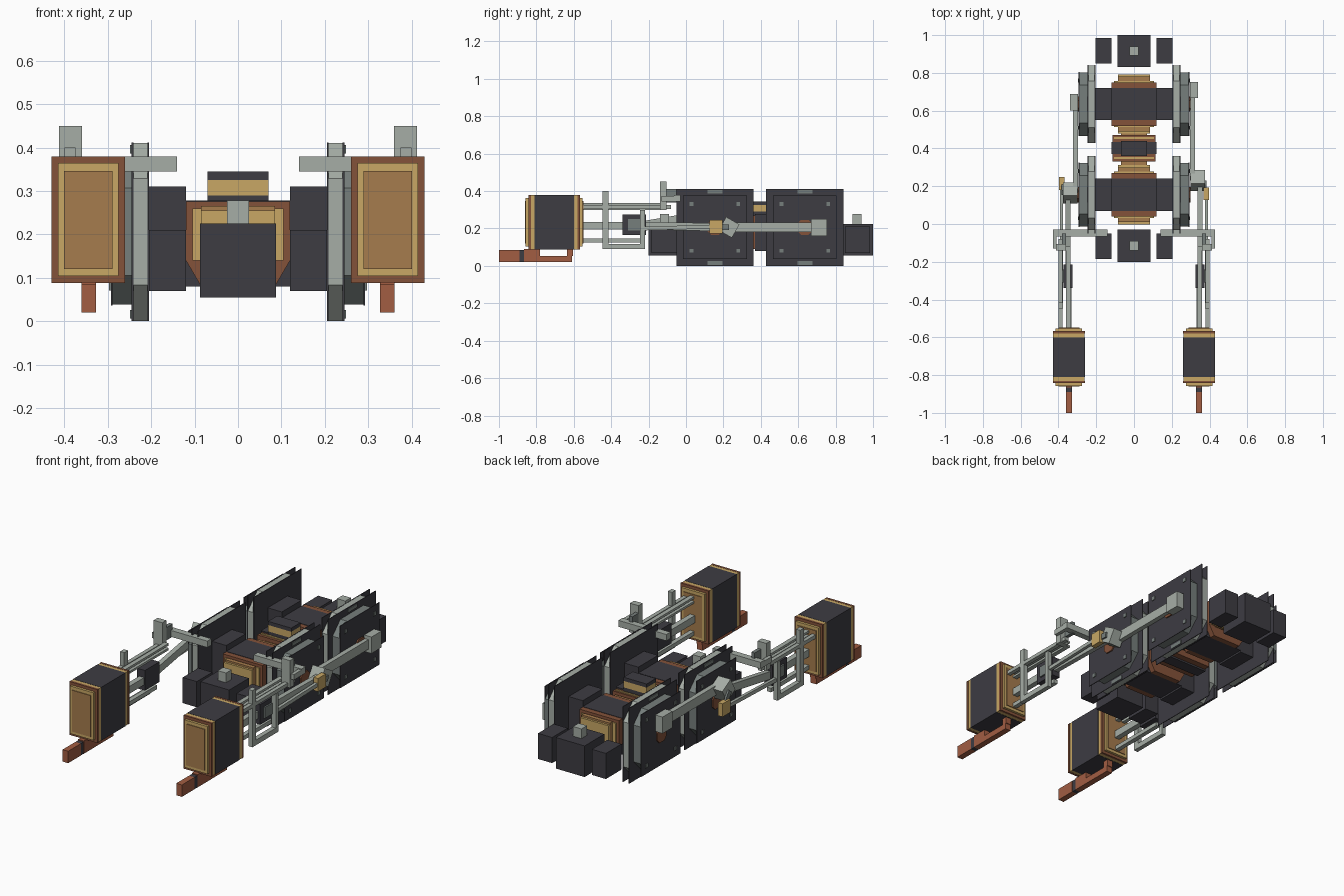
import bpy, math
from mathutils import Matrix, Vector

cube = bpy.data.objects.get("Cube")
if cube:
    bpy.data.objects.remove(cube, do_unlink=True)


def material(name, rgb):
    m = bpy.data.materials.new(name)
    m.use_nodes = True
    m.diffuse_color = (*rgb, 1)
    m.node_tree.nodes["Principled BSDF"].inputs["Base Color"].default_value = (*rgb, 1)
    return m


DARK = material("charcoal", (.047, .045, .055))
LIGHT = material("light grey steel", (.38, .42, .38))
MID = material("mid grey steel", (.18, .21, .2))
BROWN = material("copper brown", (.23, .085, .042))
RED = material("red copper", (.36, .11, .055))
GOLD = material("gold", (.58, .39, .13))
BRONZE = material("bronze", (.38, .2, .075))


def mesh(name, verts, faces, mat):
    me = bpy.data.meshes.new(name)
    me.from_pydata(verts, [], faces)
    me.materials.append(mat)
    ob = bpy.data.objects.new(name, me)
    bpy.context.scene.collection.objects.link(ob)
    return ob


def prism(name, mat, profile, a, b, axis):
    """Extrude a closed 2D profile along x (yz profile) or y (xz profile)."""
    def at(p, d):
        return (d, p[0], p[1]) if axis == "x" else (p[0], d, p[1])
    n = len(profile)
    verts = [at(p, a) for p in profile] + [at(p, b) for p in profile]
    faces = [tuple(range(n))[::-1], tuple(range(n, 2 * n))]
    faces += [(i, (i + 1) % n, (i + 1) % n + n, i + n) for i in range(n)]
    if axis == "y":
        faces = [f[::-1] for f in faces]
    return mesh(name, verts, faces, mat)


def box(name, mat, x, y, z, side=1):
    """Axis-aligned box from (min, max) ranges, x reflected when side is -1."""
    x = sorted((x[0] * side, x[1] * side))
    prism(name, mat, [(y[0], z[0]), (y[1], z[0]), (y[1], z[1]), (y[0], z[1])], *x, "x")


def pair(name, mat, x, y, z):
    for side, label in ((1, "left_"), (-1, "right_")):
        box(label + name, mat, x, y, z, side)


def bar(name, mat, x, start, end, h, side):
    """Sloping rod in the yz plane."""
    a, b = Vector(start), Vector(end)
    n = Vector((a.y - b.y, b.x - a.x)).normalized() * h / 2
    xs = sorted((x[0] * side, x[1] * side))
    prism(name, mat, [a - n, b - n, b + n, a + n], *xs, "x")


def octagon(cy, cz, r, cut):
    return [(cy + u * r, cz + v * r) for u, v in (
        (-cut, -1), (cut, -1), (1, -cut), (1, cut), (cut, 1), (-cut, 1), (-1, cut), (-1, -cut))]


AXLES = (.155, .635)
HUB = .206

for cy in AXLES:
    # wheels: octagonal cores between square dark plates
    for side, label in ((1, "left_"), (-1, "right_")):
        a, b = sorted((.209 * side, .241 * side))
        prism(label + "wheel_core", LIGHT, octagon(cy, HUB, .205, .6), a, b, "x")
        a, b = sorted((.245 * side, .289 * side))
        prism(label + "wheel_boss", MID, octagon(cy, HUB, .168, .6), a, b, "x")
        for x0, r in ((.205, .206), (.241, .206), (.289, .17)):
            box(label + "wheel_plate", DARK, (x0, x0 + .004), (cy - r, cy + r), (HUB - r, HUB + r), side)
        for sy in (-1, 1):
            for sz in (-1, 1):
                y, z = cy + sy * .125, HUB + sz * .125
                box(label + "wheel_bolt", MID, (.293, .297), (y - .01, y + .01), (z - .01, z + .01), side)
        for sz in (-1, 1):
            z = HUB + sz * .19
            box(label + "rim_mark", MID, (.245, .249), (cy - .04, cy + .04), (z - .01, z + .01), side)
        a, b = sorted((.293 * side, .3 * side))
        prism(label + "wheel_hub", BROWN, octagon(cy, HUB, .04, .5), a, b, "x")

    # axle housing and motor
    pair("axle_box", DARK, (.12, .205), (cy - .085, cy + .085), (.07, .31))
    box("motor_body", DARK, (-.12, .12), (cy - .085, cy + .085), (.08, .278))
    for s in (-1, 1):
        def span(p, q):
            return sorted((cy + s * p, cy + s * q))
        prism("motor_flange", BROWN, [(-.085, .08), (.085, .08), (.12, .14), (.12, .276),
              (-.12, .276), (-.12, .14)], *span(.085, .115), "y")
        box("motor_collar", GOLD, (-.105, .105), span(.115, .122), (.14, .26))
        box("motor_cap", BRONZE, (-.085, .085), span(.122, .145), (.13, .265))
        box("motor_cap_rim", GOLD, (-.085, .085), span(.145, .157), (.12, .255))

# centre unit between the axles
box("centre_unit", BROWN, (-.115, .115), (.33, .47), (.09, .27))
for y in (.345, .45):
    box("centre_gold_band", GOLD, (-.105, .105), (y, y + .01), (.11, .275))
box("centre_belt", DARK, (-.12, .12), (.37, .435), (.08, .277))
box("centre_cap_base", DARK, (-.07, .07), (.36, .44), (.27, .29))
box("centre_cap_band", GOLD, (-.07, .07), (.36, .44), (.29, .325))
box("centre_cap_top", DARK, (-.07, .07), (.36, .44), (.325, .345))
for y in (.305, .47):
    box("centre_link", BRONZE, (-.07, .07), (y, y + .035), (.13, .25))

# end boxes at both ends of the frame
for y0, y1, ys, ye, yc in ((-.2, -.03, -.185, -.05, -.115), (.83, 1, .85, .985, .915)):
    box("end_box", DARK, (-.087, .087), (y0, y1), (.055, .225))
    pair("end_side_box", DARK, (.12, .205), (ys, ye), (.07, .21))
    box("end_pivot", LIGHT, (-.025, .025), (yc - .024, yc + .024), (.225, .278))

# cylinders with stepped end plates
pair("cylinder_body", DARK, (.26, .43), (-.81, -.6), (.088, .38))
for s in (-1, 1):
    def ends(p, q):
        return sorted((-.705 + s * p, -.705 + s * q))
    pair("cylinder_collar", GOLD, (.261, .429), ends(.105, .125), (.089, .379))
    pair("cylinder_flange", BROWN, (.26, .43), ends(.125, .138), (.088, .38))
    pair("cylinder_cover", GOLD, (.275, .415), ends(.138, .152), (.104, .364))
    pair("cylinder_panel", BRONZE, (.289, .401), ends(.152, .156), (.12, .346))

# lower skid bars below the cylinders
pair("skid_front", RED, (.327, .361), (-1, -.89), (.02, .085))
pair("skid_joint", DARK, (.328, .36), (-.89, -.865), (.02, .085))
pair("skid_post", RED, (.327, .361), (-.865, -.78), (.02, .09))
pair("skid_rail", RED, (.327, .361), (-.78, -.61), (.02, .053))
pair("skid_rear", RED, (.327, .361), (-.635, -.605), (.053, .09))

# guide bars, brackets and slide
for z in (.3, .325):
    pair("upper_guide", LIGHT, (.335, .36), (-.55, -.12), (z, z + .012))
pair("lower_guide", LIGHT, (.335, .36), (-.55, -.22), (.125, .147))
pair("valve_rod", LIGHT, (.378, .4), (-.55, -.08), (.305, .325))
pair("guide_post", LIGHT, (.375, .4), (-.447, -.415), (.09, .4))
pair("bracket_foot", LIGHT, (.375, .4), (-.415, -.22), (.09, .118))
pair("bracket_post", LIGHT, (.375, .4), (-.245, -.22), (.118, .3))
pair("slide_block", DARK, (.325, .372), (-.34, -.215), (.165, .275))
pair("slide_plate", MID, (.372, .38), (-.31, -.24), (.19, .25))
pair("piston_rod", LIGHT, (.33, .36), (-.55, -.215), (.195, .235))
pair("frame_crossbar", LIGHT, (.14, .43), (-.065, -.03), (.345, .38))
pair("crossbar_post", LIGHT, (.36, .412), (-.14, -.105), (.3, .45))
pair("crossbar_arm", MID, (.36, .38), (-.105, -.05), (.34, .41))
pair("crossbar_outer_arm", LIGHT, (.41, .43), (-.13, -.065), (.345, .375))

# quartered rods: left crank points back, right crank points up
for side, label, dy, dz, gy, gz in ((1, "left_", .075, 0, .16, .21), (-1, "right_", .01, .08, .215, .215)):
    front, rear = [(cy + dy, HUB + dz) for cy in AXLES]
    bar(label + "coupling_rod", LIGHT, (.296, .322), front, rear, .052, side)
    bar(label + "main_rod", LIGHT, (.335, .362), (-.25, .215), front, .042, side)
    box(label + "rear_crank_pin", LIGHT, (.296, .34), (rear[0] - .043, rear[0] + .043),
        (rear[1] - .045, rear[1] + .045), side)
    a, b = sorted((.3 * side, .375 * side))
    diamond = [(front[0] + .058 * math.cos(t), front[1] + .058 * math.sin(t))
               for t in [math.radians(15 + 90 * k) for k in range(4)]]
    prism(label + "front_crank_pin", LIGHT, diamond, a, b, "x")
    bar(label + "return_crank", MID, (.375, .385), front, (gy, gz), .03, side)
    box(label + "return_crank_end", GOLD, (.368, .396), (gy - .034, gy + .034), (gz - .036, gz + .036), side)
    bar(label + "eccentric_rod", LIGHT, (.375, .392), (-.23, .2), (gy, gz), .02, side)
